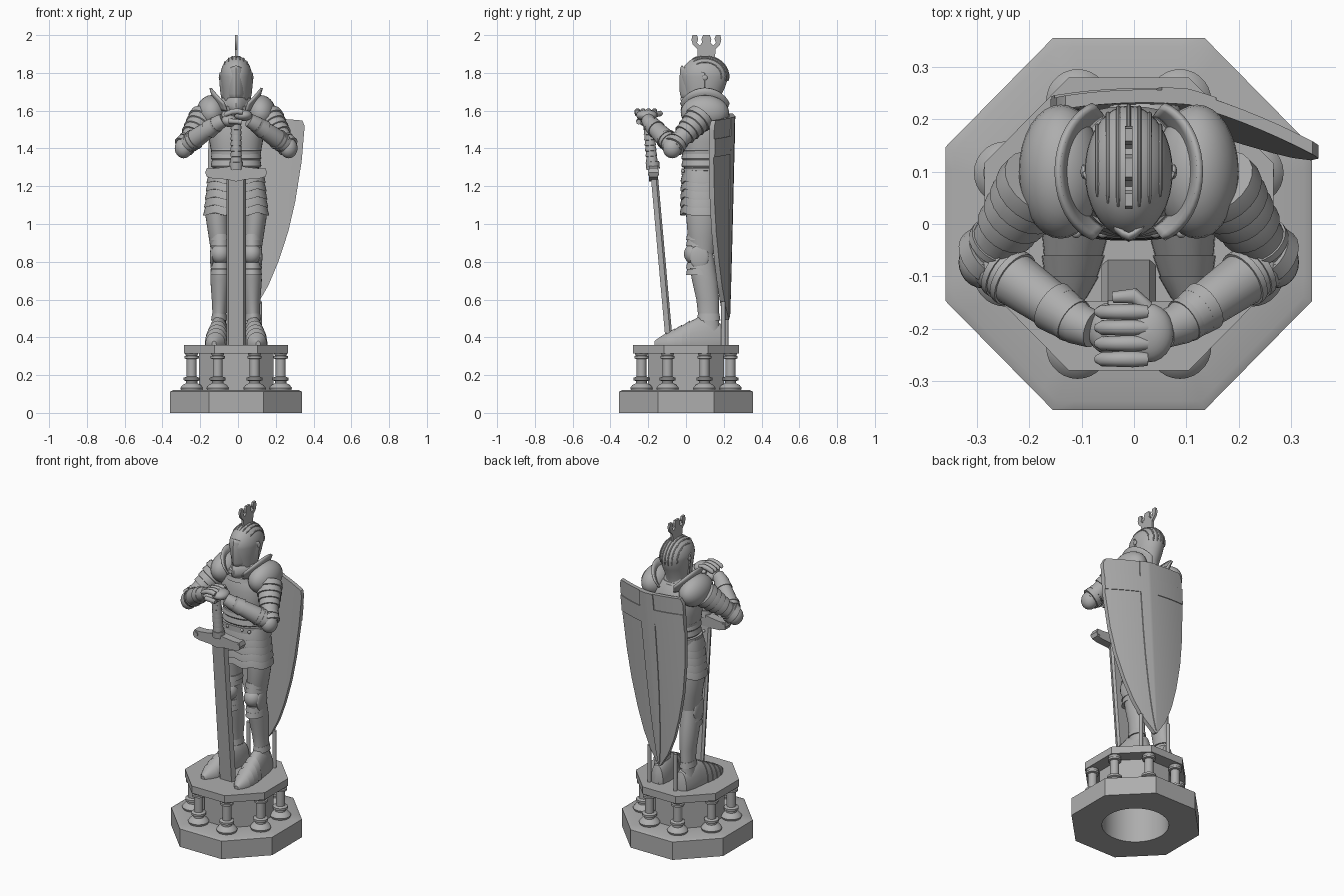
import bpy, bmesh
from math import sin, cos, pi, radians, sqrt
from mathutils import Vector as V

cube = bpy.data.objects.get("Cube")
if cube:
    bpy.data.objects.remove(cube)

stone = bpy.data.materials.new("grey stone")
stone.use_nodes = True
GREY = (0.42, 0.42, 0.42, 1)
stone.diffuse_color = GREY
stone.node_tree.nodes["Principled BSDF"].inputs["Base Color"].default_value = GREY
SHIFT = V((-0.01, 0, 0))
made = []


def add(name, verts, faces):
    mesh = bpy.data.meshes.new(name)
    mesh.from_pydata([V(p) + SHIFT for p in verts], [], faces)
    bm = bmesh.new()
    bm.from_mesh(mesh)
    bmesh.ops.recalc_face_normals(bm, faces=bm.faces)
    bm.to_mesh(mesh)
    bm.free()
    mesh.materials.append(stone)
    ob = bpy.data.objects.new(name, mesh)
    bpy.context.collection.objects.link(ob)
    made.append(ob)
    return ob


def loft(name, rings, closed=True):
    """Skin a list of point rings; closed rings get end caps."""
    n, verts, faces = len(rings[0]), [p for r in rings for p in r], []
    for i in range(len(rings) - 1):
        for j in range(n if closed else n - 1):
            k = (j + 1) % n
            faces.append((i * n + j, i * n + k, (i + 1) * n + k, (i + 1) * n + j))
    if closed:
        faces += [tuple(range(n)), tuple(range(len(verts) - n, len(verts)))]
    return add(name, verts, faces)


def oval(c, u, v, n=28, power=2.0):
    f = lambda q: (1 if q > 0 else -1) * abs(q) ** (2 / power)
    return [V(c) + V(u) * f(cos(2 * pi * i / n)) + V(v) * f(sin(2 * pi * i / n)) for i in range(n)]


def stack(name, rows, n=28, power=2.0):
    """Upright loft from rows of x, y, z, x radius, y radius."""
    return loft(name, [oval((x, y, z), (a, 0, 0), (0, b, 0), n, power) for x, y, z, a, b in rows])


def limb(name, pts, radii, n=20):
    pts, rings = [V(p) for p in pts], []
    for i, p in enumerate(pts):
        t = (pts[min(i + 1, len(pts) - 1)] - pts[max(i - 1, 0)]).normalized()
        u = t.cross(V((0, 0, 1)) if abs(t.z) < 0.95 else V((0, 1, 0))).normalized()
        rings.append(oval(p, u * radii[i], u.cross(t) * radii[i], n))
    return loft(name, rings)


def lames(name, a, b, r0, r1, count):
    """Overlapping armour bands from a to b."""
    pts, radii = [], []
    for i in range(count):
        for f, grow in ((0, 1), (0.82, 1.1), (0.94, 1.1)):
            t = (i + f) / count
            pts.append(V(a).lerp(V(b), t))
            radii.append((r0 + (r1 - r0) * t) * grow)
    return limb(name, pts, radii)


def ball(name, c, r, n=24):
    rows = []
    for i in range(15):
        a = -pi / 2 + pi * (i + 0.15) / 14.3
        rows.append((c[0], c[1], c[2] + r[2] * sin(a), r[0] * cos(a), r[1] * cos(a)))
    return stack(name, rows, n)


def plate(name, outline, place, thick):
    """Extrude a flat outline; place maps (a, b, depth) to a point."""
    return loft(name, [[place(a, b, d) for a, b in outline] for d in (-thick / 2, thick / 2)])


def thicken(ob, t):
    m = ob.modifiers.new("thickness", "SOLIDIFY")
    m.thickness, m.offset = t, 0


# Plinth: hollow lower octagon with drum, upper octagon, columns
def octagon(r, z, n=64):
    ring = []
    for i in range(n):
        a = 2 * pi * i / n
        k = r / cos((a + pi / 8) % (pi / 4) - pi / 8)
        ring.append((0.985 * k * cos(a), k * sin(a), z))
    return ring


hole = lambda z: oval((0, 0, z), (0.19, 0, 0), (0, 0.19, 0), 64)
loft("plinth_base", [hole(0.31), hole(0), octagon(0.355, 0), octagon(0.355, 0.112), octagon(0.338, 0.12),
                     octagon(0.2, 0.12), octagon(0.2, 0.32)])
loft("plinth_top", [octagon(0.28, 0.315), octagon(0.28, 0.36)])
COLUMN = [(.12, .056), (.132, .06), (.148, .048), (.157, .03), (.168, .03), (.173, .042), (.186, .042),
          (.192, .026), (.285, .026), (.288, .038), (.3, .038), (.303, .03), (.316, .036)]
for i in range(8):
    a = pi / 8 + i * pi / 4
    stack("plinth_column", [(0.255 * cos(a), 0.255 * sin(a), z, r, r) for z, r in COLUMN])

# Torso, belt and layered skirt
stack("breastplate", [(0, .09, 1.22, .125, .095), (0, .09, 1.3, .12, .1), (0, .09, 1.36, .128, .11),
                      (0, .095, 1.44, .142, .12), (0, .1, 1.52, .145, .125), (0, .1, 1.58, .125, .11),
                      (0, .095, 1.63, .08, .08)], 36, 2.3)
for z in (1.32, 1.36, 1.4):
    stack("waist_lame", [(0, .09, z - .02, .128, .109), (0, .09, z - .012, .134, .115), (0, .09, z + .02, .128, .108)], 36, 2.3)
stack("belt", [(0, .088, z, .138, .112) for z in (1.26, 1.295)], 36, 2.4)
for i in range(5):
    z, w = 1.24 - i * 0.042, 0.152 + i * 0.0045
    rings = []
    for dz, grow in ((.04, -.01), (-.014, .004), (-.02, .004), (-.02, -.02)):
        ring = oval((0, .083, z + dz), (w + grow, 0, 0), (0, .107 + grow + i * .001, 0), 48, 2.5)
        rings.append([p + V((0, 0, .007 * cos(p.x * 55))) for p in ring])
    loft("skirt_lame", rings)
stack("hips", [(0, .085, 1.06, .1, .07), (0, .085, 1.2, .13, .09)])
for x in (-.1, -.05, .05, .1):
    ball("belt_stud", (x, -.017, 1.28), (.01, .01, .01), 12)

# Gorget, helmet and visor
stack("gorget", [(0, .09, z, r, r) for z, r in ((1.57, .115), (1.595, .108), (1.6, .098), (1.62, .094), (1.625, .085), (1.65, .075))])
HEAD = V((0, .1, 1.78))
dome = [(0, .09, 1.61, .064, .08), (0, .085, 1.66, .068, .09), (0, .095, 1.72, .076, .11)]
for i in range(10):
    a = pi / 2 * i / 9.3
    dome.append((0, .1, 1.78 + .11 * sin(a), .084 * cos(a), .126 * cos(a)))
stack("helmet", dome, 36)
for d in (-.06, -.04, -.02, 0, .02, .04, .06):
    s = sqrt(1 - (d / .084) ** 2)
    path = [HEAD + V((d, .126 * s * cos(a), .11 * s * sin(a))) for a in [radians(-12 + 9 * i) for i in range(16)]]
    limb("helmet_ridge", path, [.002] + [.004] * 14 + [.002], 8)


def visor(name, rows, peak):
    """Keeled half shell; each row is height, half width, front y and brow lift."""
    rings = []
    for z, w, front, lift in rows:
        ring = []
        for i in range(25):
            c = cos(pi * i / 24)
            depth = 1 - abs(c) ** 1.6
            ring.append((w * c, .1 + (front - .1) * depth, z + lift * peak * (1 - abs(c))))
        rings.append(ring)
    thicken(loft(name, rings, False), .008)


visor("visor", [(1.645, .07, -.012, 0), (1.69, .079, -.029, 0), (1.75, .085, -.03, .4), (1.785, .086, -.028, 1),
                (1.8, .085, -.02, 1.1)], .035)
visor("chin_guard", [(1.6, .09, -.025, 0), (1.625, .083, -.02, 0), (1.665, .08, -.026, .3)], .02)
for s in (-1, 1):
    ball("visor_pivot", (s * .086, .1, 1.775), (.006, .014, .014), 16)

# Pronged crest
half = [(.045, 1.86), (.048, 1.925), (.072, 1.95), (.079, 1.975), (.074, 2.0), (.05, 2.0), (.043, 1.98), (.05, 1.96),
        (.036, 1.945), (.022, 1.96), (.026, 1.978), (.018, 2.0)]
crest = half + [(-a, b) for a, b in reversed(half)]
plate("crest", crest, lambda a, b, d: (d, .108 + a, b), .014)

for s in (-1, 1):
    side = "left_" if s > 0 else "right_"
    # Shoulder guard with raised neck flange
    ball(side + "pauldron", (s * .13, .1, 1.59), (.08, .128, .092), 32)
    flange = []
    for k in range(5):
        f = k / 4
        row = []
        for i in range(21):
            a = radians(-72 + 144 * i / 20)
            r = .1 + .036 * f
            row.append((s * r * cos(a * .85), .1 - .135 * sin(a) * (.85 + .15 * f),
                        1.6 + f * (.03 + .09 * max(0, cos(a * 1.15)))))
        flange.append(row)
    thicken(loft(side + "neck_flange", flange, False), .012)
    # Arm
    shoulder, elbow, wrist = V((s * .17, .08, 1.57)), V((s * .276, -.065, 1.41)), V((s * .095, -.192, 1.535))
    lames(side + "upper_arm_lames", shoulder, shoulder.lerp(elbow, .62), .074, .054, 4)
    limb(side + "upper_arm", [shoulder, elbow], [.058, .046])
    ball(side + "elbow_guard", elbow + V((s * .002, -.008, -.008)), (.047, .05, .054))
    for t in (.8, .9):
        limb(side + "elbow_band", [shoulder.lerp(elbow, t - .03), shoulder.lerp(elbow, t + .03)], [.053, .053])
    limb(side + "elbow_wing", [elbow + V((-s * .018, .015, .02)), elbow + V((0, 0, 0))], [.058, .06])
    limb(side + "forearm", [elbow, elbow.lerp(wrist, .3), elbow.lerp(wrist, .7), wrist], [.046, .052, .045, .036])
    for t, r in ((.2, .054), (.3, .056), (.78, .047), (.92, .044)):
        limb(side + "forearm_band", [elbow.lerp(wrist, t - .025), elbow.lerp(wrist, t + .025)], [r, r])
    limb(side + "gauntlet_cuff", [elbow.lerp(wrist, .72), wrist, wrist.lerp(V((s * .04, -.21, 1.565)), .5)], [.05, .04, .036])
    # Leg
    stack(side + "thigh", [(s * .09, .085, 1.14, .065, .085), (s * .098, .085, 1.04, .064, .084),
                           (s * .09, .085, .93, .055, .075), (s * .083, .085, .84, .048, .064)])
    stack(side + "greave", [(s * .082, .08, .86, .046, .06), (s * .083, .088, .77, .051, .068), (s * .084, .1, .7, .052, .068),
                            (s * .086, .115, .6, .043, .06), (s * .09, .12, .5, .034, .054), (s * .093, .12, .43, .04, .06)])
    for z, w in ((.93, .056), (.9, .053), (.78, .053), (.745, .053)):
        stack(side + "knee_lame", [(s * .084, .077, z - .016, w, .077), (s * .084, .077, z + .016, w - .004, .071)])
    ball(side + "knee_cap", (s * .083, .045, .842), (.051, .056, .056))
    ball(side + "knee_fan", (s * .127, .07, .825), (.012, .05, .062))
    stack(side + "ankle_band", [(s * .09, .12, .49, .043, .062), (s * .09, .12, .525, .037, .057)])
    # Armoured shoe, banded towards the toe
    rings = []
    PROFILE = [(.2, .02, .06), (.185, .042, .11), (.13, .054, .14), (.07, .056, .15), (.02, .057, .122), (.02, .061, .128),
               (-.02, .059, .102), (-.02, .063, .108), (-.06, .056, .082), (-.06, .06, .088), (-.1, .05, .06),
               (-.1, .053, .066), (-.14, .034, .04), (-.168, .012, .02)]
    for y, w, h in PROFILE:
        ring = oval((s * (.1 - y * .1), y, .36), (w, 0, 0), (0, 0, h), 28, 2.2)
        rings.append([(p.x, p.y, max(p.z, .355)) for p in ring])
    loft(side + "shoe", rings)

# Hands folded over the pommel
ball("left_hand", (.038, -.208, 1.575), (.048, .056, .03))
ball("right_hand", (-.035, -.2, 1.545), (.045, .05, .032))
for i in range(4):
    y = -.168 - i * .03
    limb("upper_finger", [(.035, y, 1.592), (.008, y, 1.597), (-.022, y, 1.594), (-.052, y, 1.582), (-.062, y, 1.575)],
         [.013, .0155, .0145, .0135, .007], 12)
    limb("lower_finger", [(-.04, y + .008, 1.545), (.03, y + .008, 1.54)], [.014, .013], 12)
limb("thumb", [(.035, -.16, 1.58), (.01, -.137, 1.585), (-.03, -.14, 1.58)], [.014, .015, .011], 12)

# Sword
grip_top, grip_end = V((0, -.2, 1.53)), V((0, -.177, 1.3))
lames("sword_grip", grip_top, grip_end, .026, .028, 8)
limb("sword_collar", [(0, -.178, 1.33), (0, -.174, 1.29)], [.036, .036])
half = [(.0, 1.225), (.05, 1.236), (.12, 1.24), (.155, 1.25), (.164, 1.272), (.155, 1.296), (.12, 1.294), (.05, 1.302), (.0, 1.315)]
guard = half + [(-a, b) for a, b in reversed(half[1:-1])]
plate("sword_guard", guard, lambda a, b, d: (a, -.172 + d, b), .05)
for s in (-1, 1):
    limb("guard_knob", [(s * .146, -.202, 1.272), (s * .146, -.142, 1.272)], [.016, .016])
section = [(-.052, .008), (-.04, -.019), (.04, -.019), (.052, .008), (.04, .019), (-.04, .019)]
loft("sword_blade", [[(a, y + b, z) for a, b in section] for y, z in ((-.168, 1.26), (-.087, .355))])

# Curved shield on the back with a raised cross
WIDTH = [(0, .236), (.012, .247), (.03, .25), (.2, .248), (.4, .23), (.55, .205), (.7, .165), (.82, .122), (.92, .07), (1, .006)]


def half_width(t):
    for (a, p), (b, q) in zip(WIDTH, WIDTH[1:]):
        if t <= b + 1e-6:
            return p + (q - p) * (t - a) / (b - a)


def shield_part(name, t0, t1, f0, f1, d0, d1):
    rings, n = [], 14
    for i in range(41):
        t = t0 + (t1 - t0) * i / 40
        ring = []
        for d, order in ((d0, range(n + 1)), (d1, range(n, -1, -1))):
            for j in order:
                u = half_width(t) * (f0 + (f1 - f0) * j / n)
                y = .253 - .185 * u - .1 * abs(u) - .5 * u * u - .025 * t
                ring.append((.115 - .08 * t + u, y + d, 1.567 - 1.075 * t - .08 * u))
        rings.append(ring)
    loft(name, rings)


shield_part("shield", 0, 1, -1, 1, -.025, 0)
shield_part("shield_cross_upright", 0, .985, -.22, .22, -.004, .005)
shield_part("shield_cross_bar", .09, .18, -1, 1, -.004, .005)
for x, y in ((.125, .198), (-.065, .212)):
    limb("shield_rod", [(x, y, .35), (x, y, .59)], [.012, .012], 12)
ball("shield_strap", (.03, .215, 1.4), (.07, .03, .06))

# Smooth shading with crisp edges
bpy.ops.object.select_all(action="DESELECT")
for ob in made:
    ob.select_set(True)
bpy.context.view_layer.objects.active = made[0]
bpy.ops.object.shade_smooth_by_angle(angle=radians(35))
